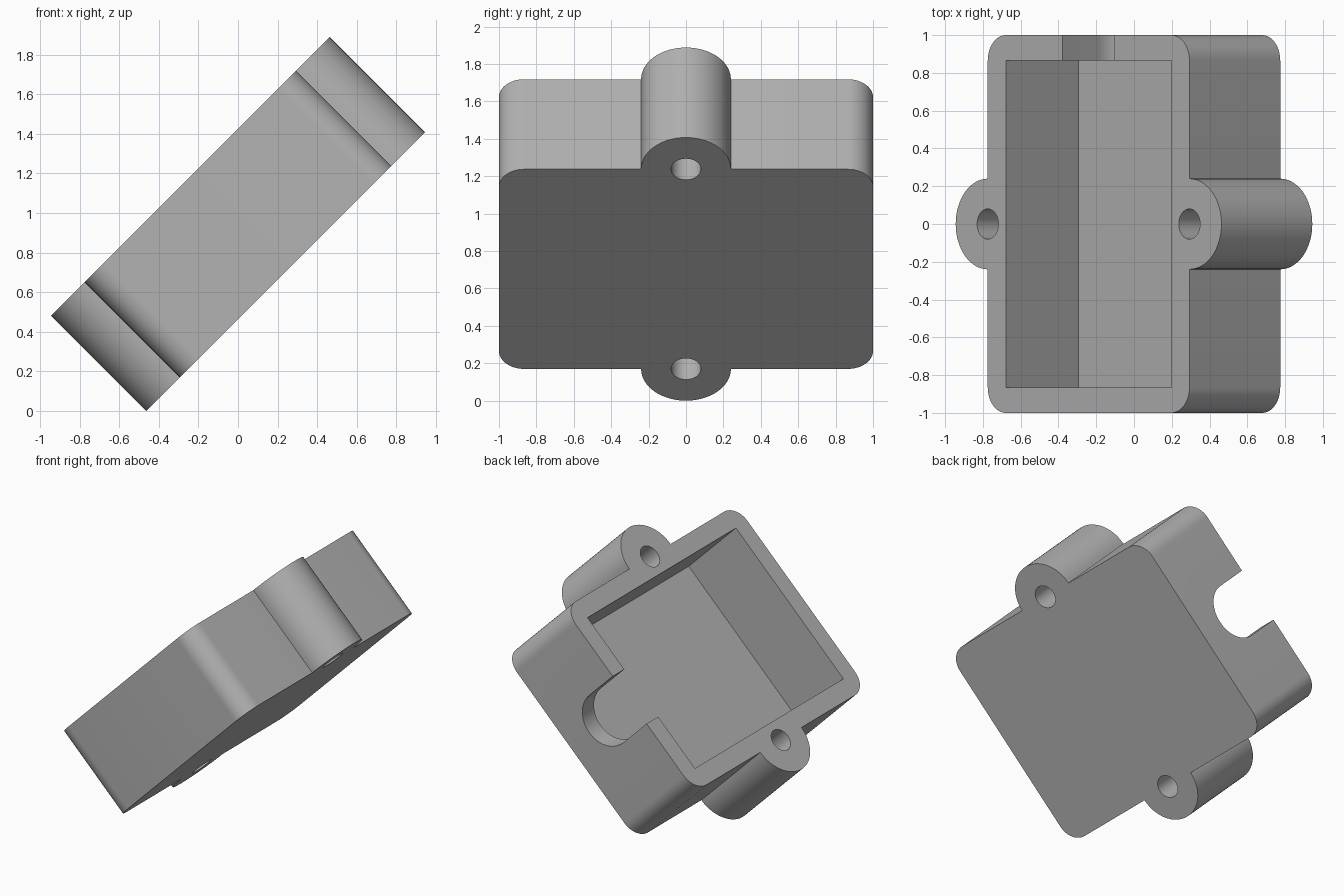
import bpy, bmesh
from math import sin, cos, radians, sqrt
from mathutils import Matrix, Vector

cube = bpy.data.objects.get("Cube")
if cube:
    bpy.data.objects.remove(cube, do_unlink=True)

HU, HV, H = 0.755, 1.0, 0.68      # half length, half width, height of the box
WALL, CORNER = 0.135, 0.135
LUG, HOLE = 0.24, 0.08            # lug and screw hole radii
NOTCH, NOTCH_DROP = 0.195, 0.27   # notch radius, depth of its centre below the rim

grey = bpy.data.materials.new("grey plastic")
grey.use_nodes = True
grey.diffuse_color = (0.45, 0.45, 0.45, 1)
grey.node_tree.nodes["Principled BSDF"].inputs["Base Color"].default_value = grey.diffuse_color


def arc(cx, cy, r, start, end, steps):
    angles = [radians(start + (end - start) * i / steps) for i in range(steps + 1)]
    return [Vector((cx + r * cos(a), cy + r * sin(a), 0)) for a in angles]


def prism(name, outline, low, high):
    """Extrude a flat outline from low to high along z."""
    bm = bmesh.new()
    face = bm.faces.new([bm.verts.new((p.x, p.y, low)) for p in outline])
    new = bmesh.ops.extrude_face_region(bm, geom=[face])["geom"]
    bmesh.ops.translate(bm, vec=(0, 0, high - low),
                        verts=[g for g in new if isinstance(g, bmesh.types.BMVert)])
    bmesh.ops.recalc_face_normals(bm, faces=bm.faces)
    mesh = bpy.data.meshes.new(name)
    bm.to_mesh(mesh)
    bm.free()
    mesh.materials.append(grey)
    obj = bpy.data.objects.new(name, mesh)
    bpy.context.collection.objects.link(obj)
    return obj


def cut(target, cutter):
    """Subtract the cutter and remove it."""
    cutter.hide_render = True
    mod = target.modifiers.new("cut", 'BOOLEAN')
    mod.operation, mod.solver, mod.object = 'DIFFERENCE', 'EXACT', cutter
    bpy.ops.object.select_all(action='DESELECT')
    bpy.context.view_layer.objects.active = target
    target.select_set(True)
    bpy.ops.object.modifier_apply(modifier=mod.name)
    bpy.data.objects.remove(cutter, do_unlink=True)


# Rounded box outline with a half-round lug at each end
half = (arc(HU - CORNER, -HV + CORNER, CORNER, -90, 0, 12)
        + arc(HU, 0, LUG, -90, 90, 32)
        + arc(HU - CORNER, HV - CORNER, CORNER, 0, 90, 12))
box = prism("enclosure_box", half + [Vector((-p.x, -p.y, 0)) for p in half], -H / 2, H / 2)

# Open cavity
cu, cv = HU - WALL, HV - WALL
cavity = [Vector((x, y, 0)) for x, y in ((-cu, -cv), (cu, -cv), (cu, cv), (-cu, cv))]
cut(box, prism("cavity_cutter", cavity, -H / 2 + WALL, H))

# Screw holes through the lugs
for side in (-1, 1):
    ring = arc(side * HU, 0, HOLE, 0, 360, 32)[:-1]
    cut(box, prism("hole_cutter", ring, -H, H))

# U-shaped cable notch in the back wall
centre = H / 2 - NOTCH_DROP
slot = arc(0, centre, NOTCH, 180, 360, 32) + [Vector((NOTCH, H, 0)), Vector((-NOTCH, H, 0))]
notch = prism("notch_cutter", slot, -HV - 0.1, -cv + 0.05)
notch.data.transform(Matrix.Rotation(radians(90), 4, 'X'))
cut(box, notch)

# Tilt the box and stand it on the ground
lift = (HU + LUG + H / 2) / sqrt(2)
box.data.transform(Matrix.Translation((0, 0, lift)) @ Matrix.Rotation(radians(-45), 4, 'Y'))
bpy.ops.object.shade_smooth_by_angle(angle=radians(30))
